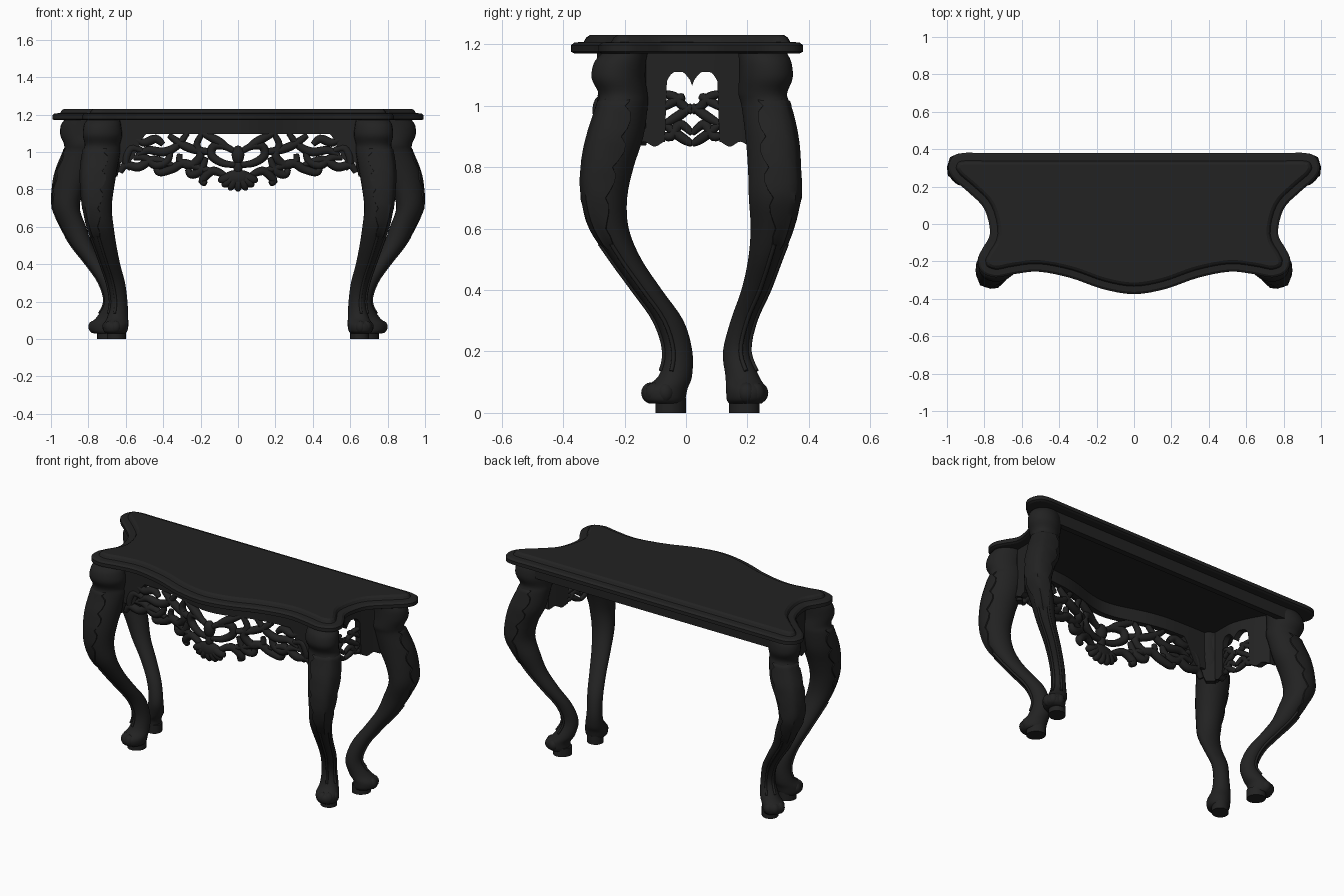
import bpy, bmesh, math
from mathutils import Vector, Matrix

if "Cube" in bpy.data.objects:
    bpy.data.objects.remove(bpy.data.objects["Cube"])

black = bpy.data.materials.new("black lacquer")
black.diffuse_color = (0.016, 0.016, 0.016, 1)
black.use_nodes = True
black.node_tree.nodes["Principled BSDF"].inputs["Base Color"].default_value = black.diffuse_color


def spline(pts, n=5, closed=False):
    """Catmull-Rom through points of any dimension."""
    k, out = len(pts), []
    for i in range(k if closed else k - 1):
        if closed:
            q = [pts[(i + j - 1) % k] for j in range(4)]
        else:
            q = [pts[min(max(i + j - 1, 0), k - 1)] for j in range(4)]
        for s in range(n):
            t = s / n
            out.append(tuple(0.5 * (2 * b + (c - a) * t + (2 * a - 5 * b + 4 * c - d) * t * t
                                    + (3 * b - a - 3 * c + d) * t ** 3) for a, b, c, d in zip(*q)))
    if not closed:
        out.append(tuple(pts[-1]))
    return out


def finish(name, bm, mirror=False, angle=40):
    bmesh.ops.recalc_face_normals(bm, faces=bm.faces)
    me = bpy.data.meshes.new(name)
    bm.to_mesh(me)
    bm.free()
    ob = bpy.data.objects.new(name, me)
    bpy.context.collection.objects.link(ob)
    me.materials.append(black)
    if mirror:
        ob.modifiers.new("mirror", 'MIRROR')
    bpy.ops.object.select_all(action='DESELECT')
    ob.select_set(True)
    bpy.context.view_layer.objects.active = ob
    bpy.ops.object.shade_smooth_by_angle(angle=math.radians(angle))
    return ob


def skin(bm, rings, closed=True, caps=True):
    """Bridge rows of points with quads."""
    vs = [[bm.verts.new(p) for p in r] for r in rings]
    n = len(vs[0])
    for a, b in zip(vs, vs[1:]):
        for i in range(n if closed else n - 1):
            j = (i + 1) % n
            bm.faces.new((a[i], a[j], b[j], b[i]))
    if caps:
        bm.faces.new(vs[0])
        bm.faces.new(vs[-1])


def blob(bm, loc, size, rot=None):
    m = Matrix.Translation(loc) @ (rot or Matrix()) @ Matrix.Diagonal((*size, 1))
    bmesh.ops.create_uvsphere(bm, u_segments=14, v_segments=8, radius=1, matrix=m)


def tubes(name, lines, radius):
    """Round strands, each a list of (point, relative radius)."""
    cu = bpy.data.curves.new(name, 'CURVE')
    cu.dimensions, cu.bevel_depth, cu.bevel_resolution, cu.use_fill_caps = '3D', radius, 2, True
    for line in lines:
        sp = cu.splines.new('POLY')
        sp.points.add(len(line) - 1)
        for p, (co, r) in zip(sp.points, line):
            p.co, p.radius = (*co, 1), r
        sp.use_smooth = True
    cu.materials.append(black)
    bpy.context.collection.objects.link(bpy.data.objects.new(name, cu))


# Table top: serpentine outline stepped up through a moulded edge
half = [(0, .38), (.45, .38), (.8, .38), (.91, .38), (.968, .36), (.993, .3), (.965, .24), (.88, .165),
        (.80, .08), (.77, -.05), (.81, -.13), (.835, -.19), (.815, -.255), (.74, -.285), (.64, -.268),
        (.51, -.255), (.34, -.288), (.17, -.347), (0, -.375)]
outline = spline(half + [(-x, y) for x, y in half[-2:0:-1]], 4, True)
bm = bmesh.new()
rings, n = [], len(outline)
for inset, z in [(.012, 1.17), (0, 1.176), (0, 1.197), (.012, 1.206), (.042, 1.208), (.05, 1.222), (.062, 1.23)]:
    ring = []
    for i, p in enumerate(outline):
        t = (Vector(outline[(i + 1) % n]) - Vector(outline[i - 1])).normalized()
        ring.append((p[0] + t.y * inset, p[1] - t.x * inset, z))
    rings.append(ring)
skin(bm, rings)
finish("table_top", bm, angle=22)


# Cabriole legs: rows of z, centre x, centre y, half width x, half width y
front = [(1.17, .72, -.2, .09, .075), (1.14, .725, -.215, .1, .085), (1.09, .725, -.22, .105, .088),
         (1.04, .725, -.205, .095, .08), (1.0, .73, -.207, .1, .083), (.9, .745, -.23, .098, .092),
         (.8, .752, -.255, .088, .085), (.7, .752, -.265, .077, .074), (.6, .735, -.248, .07, .062),
         (.5, .71, -.195, .06, .05), (.4, .682, -.125, .052, .047), (.3, .652, -.055, .048, .047),
         (.2, .637, -.025, .046, .046), (.12, .643, -.035, .055, .055), (.08, .652, -.066, .066, .072),
         (.045, .655, -.07, .064, .068), (.03, .655, -.065, .05, .055)]
back = [(1.17, .84, .25, .09, .08), (1.14, .848, .258, .1, .086), (1.09, .85, .26, .1, .088),
        (1.04, .84, .25, .09, .08), (1.0, .845, .26, .09, .08), (.9, .875, .278, .1, .085),
        (.8, .908, .286, .085, .085), (.7, .919, .288, .073, .084), (.6, .88, .278, .068, .068),
        (.5, .833, .255, .057, .053), (.4, .763, .225, .048, .045), (.3, .697, .185, .045, .04),
        (.2, .67, .163, .044, .043), (.12, .695, .183, .058, .055), (.08, .727, .195, .066, .065),
        (.045, .728, .195, .064, .063), (.03, .72, .193, .05, .053)]


def leg(name, rows, side, block):
    rows = spline(rows, 4)
    skew = side * math.radians(7)       # turns the section toward the corner
    face = side * math.radians(41)      # direction of the outward ridge

    def on_leg(row, a, off=0.0):
        z, cx, cy, rx, ry = row
        return (cx + (rx + off) * math.cos(a), cy + (ry + off) * math.sin(a + skew), z)

    bm = bmesh.new()
    skin(bm, [[on_leg(r, i * math.tau / 24) for i in range(24)] for r in rows])
    finish(name, bm, True, 60)
    # Carved leaf with a jagged edge wrapping the knee
    bm = bmesh.new()
    leaf = [r for r in rows if .5 < r[0] < 1.03]
    rings = []
    for k, r in enumerate(leaf):
        w = (.3 + math.sin(math.pi * min(1, (r[0] - .47) / .8))) * (1, .93, .8, .98)[k % 4]
        end = -.01 if k in (0, len(leaf) - 1) else 0
        rings.append([on_leg(r, face + w * t, o + end) for t, o in
                      [(-1.06, -.008), (-1, .006), (-.6, .004), (-.25, .002), (0, .008), (.25, .002),
                       (.6, .004), (1, .006), (1.06, -.008)]])
    skin(bm, rings, False, False)
    finish(name + "_leaf", bm, True, 50)
    # Stems trailing down the shin
    stem = [r for r in rows if .12 < r[0] < .56]
    lines = []
    for s in (-1, 1):
        for d in (-.5, .5):
            pts = [on_leg(r, face + d, .002) for r in stem]
            lines.append([((s * p[0], p[1], p[2]), 1) for p in pts])
    tubes(name + "_stems", lines, .007)
    # Scroll toes and foot block
    bm = bmesh.new()
    foot = rows[-9]
    for d in (-.8, 0, .8):
        blob(bm, Vector(on_leg(foot, face + d, -.022)) + Vector((0, 0, -.015)), (.03, .03, .034))
    ring = [on_leg((0, *block, .05, .05), i * math.tau / 20) for i in range(20)]
    skin(bm, [ring, [(x, y, .05) for x, y, z in ring]])
    finish(name + "_foot", bm, True)


leg("front_leg", front, -1, (.65, -.05))
leg("back_leg", back, 1, (.703, .19))


# Aprons: solid upper part with a shaped lower edge
def front_at(x):
    return -.2 - .09 * math.exp(-(x / .24) ** 2)


def side_at(y):
    return .715 + .11 * max(0, min(1, (y + .02) / .24)) ** 1.5


def strip(name, pts, bottoms, thick, mirror=False):
    bm = bmesh.new()
    t = Vector(thick)
    rings = []
    for (x, y), b in zip(pts, bottoms):
        p, q = Vector((x, y, 1.172)), Vector((x, y, b))
        rings.append([p, q, q + t, p + t])
    skin(bm, rings)
    finish(name, bm, mirror)


xs = [-.68 + 1.36 * i / 80 for i in range(81)]
strip("front_apron", [(x, front_at(x)) for x in xs],
      [1.095 - .15 * max(0, min(1, (abs(x) - .5) / .07)) for x in xs], (0, .035, 0))
ys = [-.17 + .38 * i / 60 for i in range(61)]


def heart(y):
    u = abs(y - .02)
    if u > .084:
        return .875 + .008 * math.sin(u * 90)
    return 1.065 + .045 * min(1, u / .03) ** .6 - .035 * max(0, (u - .055) / .029) ** 2


strip("side_apron", [(side_at(y), y) for y in ys], [heart(y) for y in ys], (-.035, 0, 0), True)
strip("back_rail", [(-.85, .29), (.85, .29)], [1.1, 1.1], (0, .035, 0))
# Corner blocks backing the front legs
strip("front_corner_block", [(.625, -.19), (.645, -.165), (.68, -.13), (.7, -.115)],
      [.95, .87, .87, .93], (.05, -.05, 0), True)


# Pierced scrollwork: strands of (distance from centre, z)
def scroll_lines(strands, place):
    out = []
    for st in strands:
        pts = spline(st, 5)
        for s in (-1, 1):
            m = len(pts) - 1
            out.append([(place(s * u, z), .7 + .5 * math.sin(math.pi * i / m))
                        for i, (u, z) in enumerate(pts)])
    return out


front_strands = [
    [(.05, .86), (.13, .9), (.19, .85), (.17, .83)],
    [(.08, .88), (.19, .91), (.29, .94), (.35, .91), (.42, .89), (.44, .92)],
    [(.35, .93), (.45, .96), (.53, .92), (.6, .93), (.63, .89)],
    [(.0, .93), (.08, .94), (.14, .98), (.13, 1.03), (.07, 1.03), (0, .99)],
    [(.05, 1.02), (.11, 1.06), (.19, 1.1)],
    [(.19, 1.1), (.22, 1.04), (.2, .98), (.25, .93), (.31, .95), (.31, .99)],
    [(.13, 1.0), (.22, 1.01), (.3, 1.04), (.37, 1.09)],
    [(.27, 1.1), (.33, 1.03), (.4, 1.0), (.48, 1.01), (.54, .98)],
    [(.36, 1.0), (.38, .95), (.44, .93), (.5, .97), (.56, .97)],
    [(.4, 1.04), (.44, 1.07), (.5, 1.05), (.55, 1.07)],
    [(.5, 1.0), (.57, 1.02), (.6, .95), (.57, .91)],
    [(.17, .97), (.2, .9), (.25, .88), (.27, .91)],
]
tubes("front_scrollwork", scroll_lines(front_strands, lambda u, z: (u, front_at(u) + .015, z)), .02)
side_strands = [
    [(.1, 1.04), (.06, 1.03), (.03, 1.0), (0, .98)],
    [(.1, .99), (.05, 1.02), (.025, 1.03)],
    [(0, 1.0), (.04, .97), (.09, .94)],
    [(.11, .91), (.07, .9), (.04, .94), (0, .91)],
    [(.09, .94), (.04, .9), (0, .875)],
]
side = []
for sx in (-1, 1):
    side += scroll_lines(side_strands, lambda u, z: (sx * (side_at(u + .02) - .017), u + .02, z))
tubes("side_scrollwork", side, .014)

# Shell pendant and medallion in the middle of the front
bm = bmesh.new()
for k in range(-3, 4):
    a = k * .42
    rot = Matrix.Rotation(-a, 4, 'Y')
    blob(bm, (.065 * math.sin(a), -.275, .87 - .035 * math.cos(a)), (.026, .028, .048), rot)
blob(bm, (0, -.275, .86), (.085, .03, .045))
blob(bm, (0, -.275, .985), (.035, .03, .05))
blob(bm, (0, -.275, .92), (.025, .022, .04))
finish("shell_pendant", bm)
